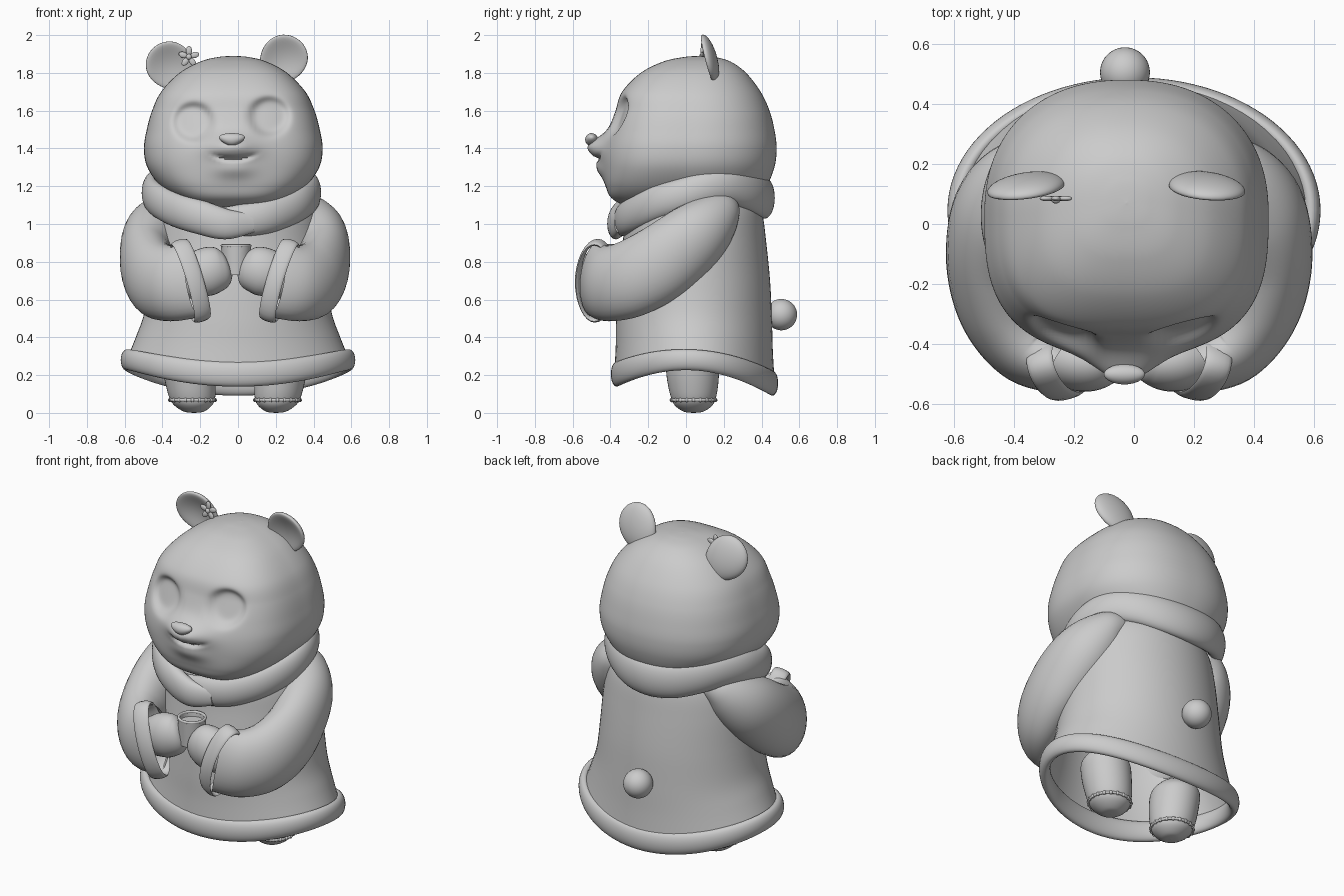
import bpy, bmesh, math
from math import exp, cos, sin, pi
from mathutils import Vector

if "Cube" in bpy.data.objects:
    bpy.data.objects.remove(bpy.data.objects["Cube"], do_unlink=True)

clay = bpy.data.materials.new("clay grey")
clay.use_nodes = True
COLOR = (0.6, 0.6, 0.6, 1)
clay.diffuse_color = COLOR
clay.node_tree.nodes["Principled BSDF"].inputs["Base Color"].default_value = COLOR


def finish(name, bm, angle=50):
    bmesh.ops.recalc_face_normals(bm, faces=bm.faces[:])
    me = bpy.data.meshes.new(name)
    bm.to_mesh(me)
    bm.free()
    me.materials.append(clay)
    ob = bpy.data.objects.new(name, me)
    bpy.context.collection.objects.link(ob)
    bpy.ops.object.select_all(action='DESELECT')
    ob.select_set(True)
    bpy.context.view_layer.objects.active = ob
    bpy.ops.object.shade_smooth_by_angle(angle=math.radians(angle))
    return ob


def smooth(pts, steps=8, closed=False):
    """Catmull-Rom interpolation of tuples of any length."""
    n, out = len(pts), []
    pick = lambda i: pts[i % n] if closed else pts[max(0, min(n - 1, i))]
    for i in range(n if closed else n - 1):
        quad = [pick(i + k) for k in (-1, 0, 1, 2)]
        for s in range(steps):
            t = s / steps
            out.append(tuple(0.5 * (2 * b + (c - a) * t + (2 * a - 5 * b + 4 * c - d) * t * t
                                    + (3 * b - a - 3 * c + d) * t ** 3) for a, b, c, d in zip(*quad)))
    return out if closed else out + [pts[-1]]


def ring(c, u, v, ru, rv, n=40, back=2, front=2):
    """Ellipse whose two halves may have different squareness."""
    pts = []
    for i in range(n):
        a = 2 * pi * i / n
        power = back if sin(a) > 0 else front
        f = lambda w: math.copysign(abs(w) ** (2 / power), w)
        pts.append(Vector(c) + u * ru * f(cos(a)) + v * rv * f(sin(a)))
    return pts


def skin(name, rings, closed=False, cap_start=True, cap_end=True, warp=None):
    bm = bmesh.new()
    vs = [[bm.verts.new(warp(p) if warp else p) for p in r] for r in rings]
    n = len(vs[0])
    for k in range(len(vs) if closed else len(vs) - 1):
        a, b = vs[k], vs[(k + 1) % len(vs)]
        for i in range(n):
            j = (i + 1) % n
            bm.faces.new((a[i], a[j], b[j], b[i]))
    if not closed:
        if cap_start:
            bm.faces.new(vs[0])
        if cap_end:
            bm.faces.new(vs[-1])
    return finish(name, bm)


X, Y, Z = Vector((1, 0, 0)), Vector((0, 1, 0)), Vector((0, 0, 1))


def stack(name, rows, x=0, steps=8, n=64, back=2, front=2, **kw):
    """Horizontal rings from rows of (height, half width, front, back)."""
    rings = [ring((x, (f + b) / 2, z), X, Y, max(w, .002), max((b - f) / 2, .002), n, back, front)
             for z, w, f, b in smooth(rows, steps)]
    return skin(name, rings, **kw)


def sweep(name, path, steps=8, n=32, closed=False, **kw):
    """Tube along rows of (x, y, z, sideways radius, upward radius)."""
    pts, rings = smooth(path, steps, closed), []
    m = len(pts)
    for i, p in enumerate(pts):
        a = pts[(i - 1) % m] if closed else pts[max(i - 1, 0)]
        b = pts[(i + 1) % m] if closed else pts[min(i + 1, m - 1)]
        t = (Vector(b[:3]) - Vector(a[:3])).normalized()
        side = t.cross(Z).normalized()
        rings.append(ring(p[:3], side, side.cross(t), p[3], p[4], n))
    return skin(name, rings, closed, **kw)


def blob(name, loc, size, rot=(0, 0, 0), warp=None, seg=40):
    bm = bmesh.new()
    bmesh.ops.create_uvsphere(bm, u_segments=seg, v_segments=seg // 2, radius=1)
    if warp:
        for v in bm.verts:
            v.co = warp(v.co.copy())
    ob = finish(name, bm)
    ob.location, ob.scale, ob.rotation_euler = loc, size, rot
    return ob


# Head: lofted, with eye sockets, muzzle and mouth pressed into the face
def face(p):
    if p.y > 0:
        return p
    bell = lambda cx, cz, sx, sz: exp(-((p.x - cx) / sx) ** 2 - ((p.z - cz) / sz) ** 2)
    dy = -.075 * bell(-.03, 1.41, .12, .06) - .025 * bell(-.02, 1.29, .1, .045)
    dy -= .03 * bell(-.03, 1.37, .2, .13)
    for cx, cz in ((-.235, 1.54), (.165, 1.57)):
        r = math.hypot((p.x - cx) / .11, (p.z - cz) / .105)
        dy += .04 / (1 + exp((r - .9) * 11))
    smile = 1.342 + 2.2 * (p.x + .02) ** 2
    dy += .028 * exp(-((p.z - smile) / .011) ** 2 - ((p.x + .02) / .1) ** 4)
    return Vector((p.x, p.y + dy, p.z))


stack("head", [(1.06, .0, -.1, .1), (1.08, .19, -.27, .24), (1.13, .29, -.385, .35), (1.2, .385, -.42, .425),
               (1.3, .455, -.425, .468), (1.4, .473, -.42, .48), (1.5, .458, -.4, .468),
               (1.6, .43, -.372, .442), (1.7, .382, -.338, .395), (1.8, .285, -.24, .318),
               (1.86, .175, -.12, .235), (1.884, .08, -.01, .15), (1.89, .0, .07, .07)],
      x=-.025, steps=12, n=180, back=2.25, front=2.9, warp=face)


# Nose
def nose_shape(c):
    return Vector((c.x * (1 + .4 * c.z), c.y, c.z))


blob("nose", (-.032, -.5, 1.447), (.064, .034, .034), warp=nose_shape)


# Ears: flattened discs with a softly hollow front
def ear_shape(c):
    if c.y < 0:
        c.y += 1.2 * max(0, 1 - c.x ** 2 - c.z ** 2)
    c.x *= 1 + .1 * c.z
    return c


blob("right_ear", (-.355, .12, 1.835), (.122, .046, .138), (.3, -.75, -.1), ear_shape)
blob("left_ear", (.238, .12, 1.87), (.122, .046, .138), (.3, .6, .1), ear_shape)

# Small flower beside the right ear
for i in range(5):
    a = 2 * pi * i / 5 + .3
    blob("flower_petal", (-.26 + .032 * cos(a), .085, 1.885 + .032 * sin(a)),
         (.025, .009, .016), (0, -a, 0), seg=16)
blob("flower_centre", (-.26, .08, 1.885), (.015, .012, .015), seg=16)


# Coat with a wavy open bottom
def hem_height(s):
    return .28 - .099 * s * s - .024 * s


def wavy(p):
    d = Vector((p.x / .6, (p.y - .045) / .43)).normalized()
    if p.z < .65:
        p.z += (hem_height(d.y) - .2) * (.65 - p.z) / .45
    return p


stack("coat", [(.2, .59, -.38, .47), (.35, .54, -.372, .46), (.5, .497, -.37, .455), (.7, .472, -.36, .445),
               (.9, .452, -.335, .425), (1.05, .425, -.32, .405), (1.15, .37, -.28, .37)],
      cap_start=False, warp=wavy)
sweep("coat_hem", [(.59 * cos(a), .045 + .412 * sin(a), hem_height(sin(a)), .031, .055 + .011 * sin(a) ** 2)
                   for a in (2 * pi * i / 32 for i in range(32))], steps=3, n=24, closed=True)

# Wrapped collar, its two ends crossing at the front
collar = []
for i in range(21):
    a = -pi / 2 - .3 + (2 * pi + .58) * i / 20
    s = sin(a)
    end = min(i, 20 - i)
    out = .04 * (i / 20 - .5) if end < 4 else 0
    z = 1.16 + .06 * s - .082 * s * s + .03 * max(0, sin(pi * s)) - (.02 if i > 18 else 0)
    collar.append((-.035 + .42 * cos(a), .03 + (.385 + out) * s, z, (.02, .045, .055)[min(end, 2)],
                   (.05, .08, .09 + .02 * s * max(0, s))[min(end, 2)]))
sweep("collar", collar, steps=6)

# Sleeves, cuffs, paws and feet on both sides
for side, s in (("left", 1), ("right", -1)):
    o = -.016
    flip = lambda rows: [(o + s * r[0],) + tuple(r[1:]) for r in rows]
    sleeve = [(.27, .24, 1.09, .05, .05), (.34, .18, 1.06, .12, .12), (.425, .06, .945, .155, .18),
              (.465, -.11, .81, .145, .2), (.43, -.28, .715, .14, .205), (.34, -.41, .685, .125, .2),
              (.22, -.475, .705, .095, .2)]
    sweep(side + "_sleeve", flip(sleeve), cap_end=False)
    up, across = Vector((.28 * s, .0, .96)), Vector((-.25 * s, -.96, 0))
    axis = up.cross(across).normalized()
    centre = Vector((o + s * .235, -.475, .7))
    skin(side + "_cuff", [ring(p, axis, (p - centre).normalized(), .046, .014, 16)
                          for p in ring(centre, across, up, .1, .212, 32)], closed=True)
    sweep(side + "_paw", flip([(.32, -.42, .67, .07, .08), (.22, -.45, .72, .09, .115),
                               (.14, -.46, .75, .098, .128), (.07, -.455, .765, .08, .108),
                               (.035, -.45, .775, .045, .06), (.025, -.45, .78, .002, .002)]))
    lean = lambda p: p + X * s * .12 * (p.z - .07)
    stack(side + "_boot", [(.0, .0, .04, .04), (.006, .05, -.01, .09), (.035, .095, -.055, .135),
                           (.07, .118, -.075, .155), (.13, .13, -.092, .168), (.22, .138, -.105, .175),
                           (.3, .135, -.1, .172), (.35, .1, -.06, .135)], x=o + s * .225, n=40, warp=lean)
    # Sole seam with little stitches
    seam = ring((o + s * .225, .04, .068), X, Y, .119, .116, 20)
    sweep(side + "_boot_seam", [(*p, .007, .008) for p in seam], steps=3, n=10, closed=True)
    for p in seam:
        blob(side + "_boot_stitch", p, (.011, .011, .012), seg=8)

# Cup with a hollow top
stack("cup", [(.73, .07, -.5, -.36), (.885, .08, -.51, -.35)], x=-.01, steps=4, n=40, cap_end=False)
stack("cup_inside", [(.86, .066, -.496, -.364), (.885, .068, -.498, -.362)], x=-.01, steps=2, n=40, cap_end=False)
rim = ring((-.01, -.43, .885), X, Y, .074, .074, 32)
sweep("cup_rim", [(*p, .008, .008) for p in rim], steps=1, n=12, closed=True)

# Tail
blob("tail", (-.03, .505, .52), (.083, .083, .083))
